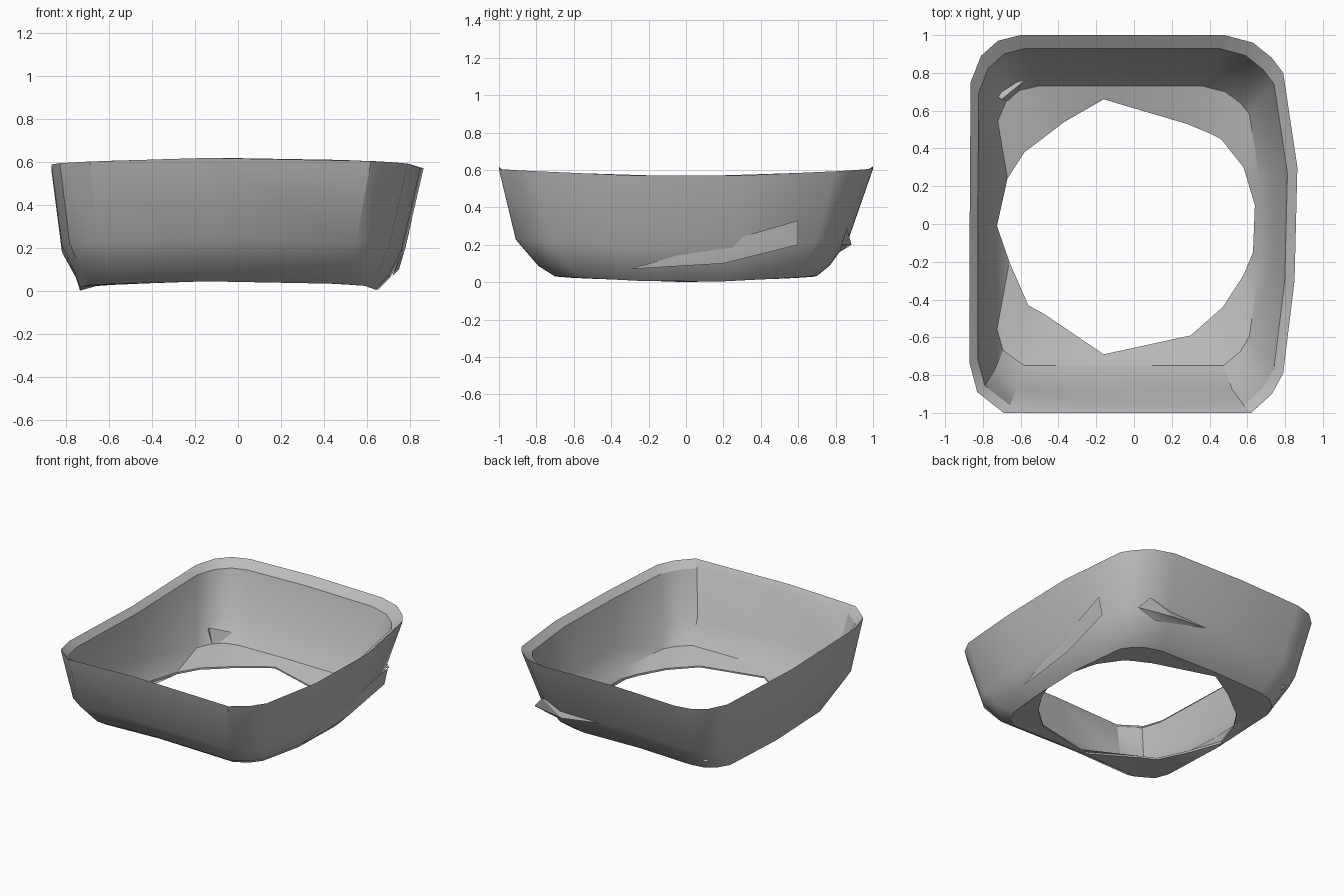
import bpy, bmesh, math

cube = bpy.data.objects.get("Cube")
if cube:
    bpy.data.objects.remove(cube)

grey = bpy.data.materials.new("mid grey")
grey.use_nodes = True
colour = (0.5, 0.5, 0.5, 1)
grey.diffuse_color = colour
grey.node_tree.nodes["Principled BSDF"].inputs["Base Color"].default_value = colour

# Plan outlines with matching points: the rounded rectangular rim and the hole
RIM = [(.865, .3), (.79, .8), (.73, .88), (.63, .96), (.48, 1), (-.1, 1),
       (-.6, 1), (-.72, .97), (-.81, .89), (-.865, .75), (-.87, 0),
       (-.87, -.74), (-.83, -.89), (-.69, -1), (-.15, -1), (.62, -1),
       (.73, -.9), (.79, -.79), (.85, -.3)]
HOLE = [(.64, .1), (.58, .3), (.46, .45), (.4, .48), (.28, .53), (-.16, .66),
        (-.37, .54), (-.5, .44), (-.58, .38), (-.67, .24), (-.74, .03),
        (-.66, -.2), (-.56, -.43), (-.47, -.48), (-.16, -.69), (.3, -.59),
        (.47, -.44), (.58, -.27), (.63, -.15)]


def ring(bm, outline, scale, shift, side_z, end_z):
    """One loop of the wall, blending from the side height to the end height."""
    loop = []
    for x, y in outline:
        end = y * y / (x * x + y * y)
        z = side_z + (end_z - side_z) * end
        loop.append(bm.verts.new((x * scale[0] + shift[0],
                                  y * scale[1] + shift[1], z)))
    return loop


def finish(bm, name):
    bmesh.ops.recalc_face_normals(bm, faces=bm.faces)
    mesh = bpy.data.meshes.new(name)
    bm.to_mesh(mesh)
    bm.free()
    mesh.materials.append(grey)
    obj = bpy.data.objects.new(name, mesh)
    bpy.context.collection.objects.link(obj)
    bpy.ops.object.select_all(action="DESELECT")
    obj.select_set(True)
    bpy.context.view_layer.objects.active = obj
    bpy.ops.object.shade_smooth_by_angle(angle=math.radians(30))


# Thin-walled tray: down the outside, round the hole, up the inside
bm = bmesh.new()
loops = [
    ring(bm, RIM, (1, 1), (0, 0), .565, .62),
    ring(bm, RIM, (.92, .89), (-.02, -.02), .18, .25),
    ring(bm, RIM, (.845, .78), (-.02, -.01), .06, .1),
    ring(bm, RIM, (.8, .7), (-.04, 0), .0, .045),
    ring(bm, HOLE, (1, 1), (0, 0), .02, .045),
    ring(bm, HOLE, (1, 1), (0, 0), .035, .055),
    ring(bm, RIM, (.805, .74), (-.025, -.01), .08, .1),
    ring(bm, RIM, (.87, .855), (-.02, -.02), .2, .26),
    ring(bm, RIM, (.945, .945), (-.005, -.015), .525, .57),
]
count = len(RIM)
for a, b in zip(loops, loops[1:] + loops[:1]):
    for i in range(count):
        j = (i + 1) % count
        bm.faces.new((a[i], a[j], b[j], b[i]))
finish(bm, "tray_wall")


# Small creased folds on the wall
def fold(name, points):
    bm = bmesh.new()
    for p in points:
        bm.verts.new(p)
    bmesh.ops.convex_hull(bm, input=bm.verts)
    finish(bm, name)


fold("left_outer_crease", [(.72, -.3, .07), (.75, .2, .1), (.81, .6, .33),
                           (.78, .6, .2), (.78, .3, .2)])
fold("back_outer_crease", [(.66, .83, .2), (.05, .86, .24), (.4, .885, .2),
                           (.58, .86, .29), (.5, .82, .16)])
fold("corner_fold", [(-.74, .69, .15), (-.69, .76, .12), (-.58, .76, .16),
                     (-.66, .65, .06), (-.7, .66, .2)])
